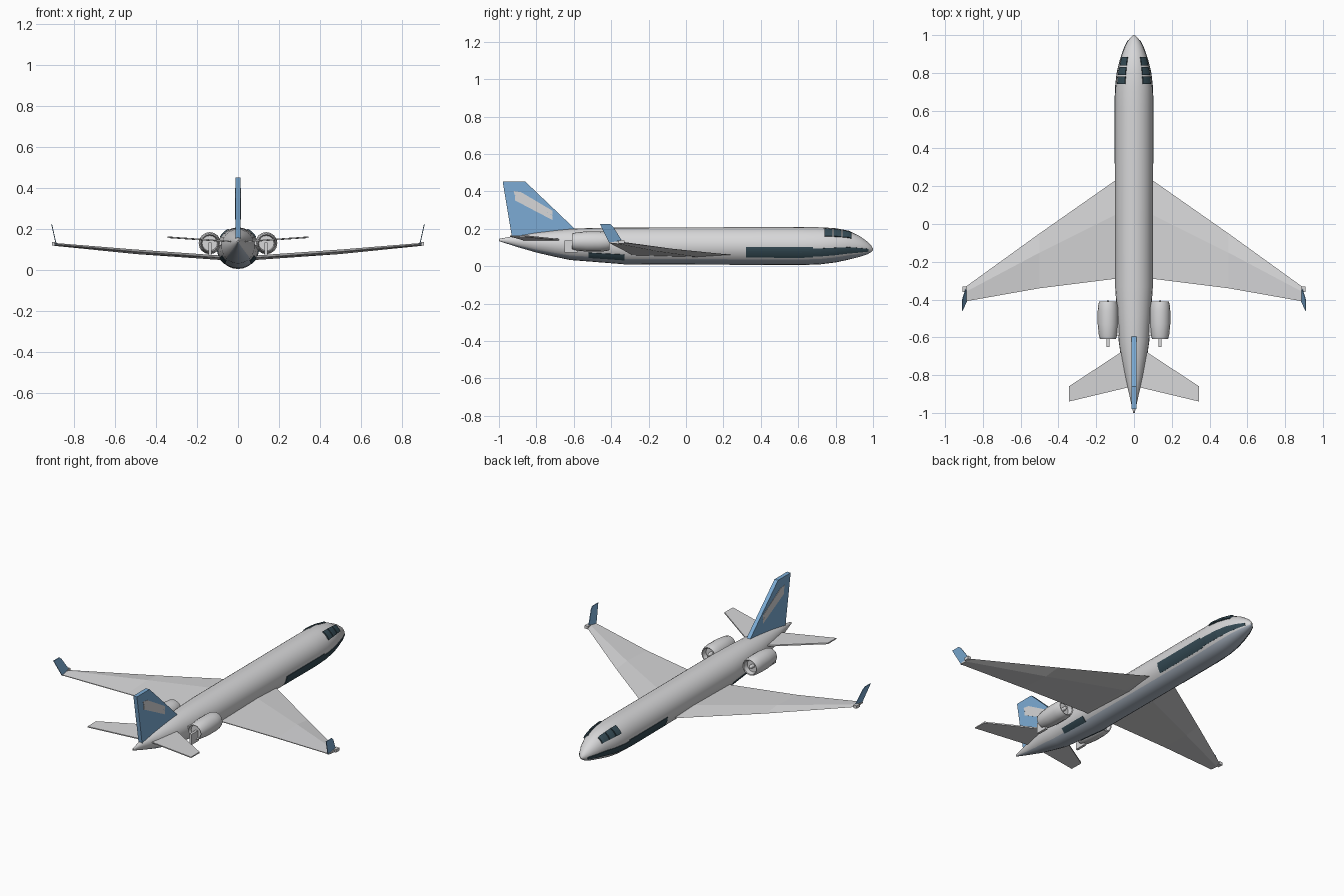
import bpy, bmesh
from math import sin, cos, pi, radians

cube = bpy.data.objects.get("Cube")
if cube:
    bpy.data.objects.remove(cube, do_unlink=True)


def material(name, rgb):
    m = bpy.data.materials.new(name)
    m.use_nodes = True
    m.diffuse_color = (*rgb, 1)
    m.node_tree.nodes["Principled BSDF"].inputs["Base Color"].default_value = (*rgb, 1)
    return m


PALE = material("pale grey", (0.68, 0.68, 0.69))
BELLY = material("blue grey", (0.42, 0.48, 0.56))
BLUE = material("sky blue", (0.2, 0.41, 0.66))
DARK = material("dark teal", (0.035, 0.07, 0.09))


def loft(name, rings, mats, smooth=False, closed=False):
    """Skin a list of equal rings, capping both ends or joining them."""
    bm = bmesh.new()
    rows = [[bm.verts.new(p) for p in ring] for ring in rings]
    n = len(rows[0])
    pairs = list(zip(rows, rows[1:])) + ([(rows[-1], rows[0])] if closed else [])
    for a, b in pairs:
        for i in range(n):
            j = (i + 1) % n
            bm.faces.new((a[i], a[j], b[j], b[i]))
    if not closed:
        bm.faces.new(rows[0])
        bm.faces.new(rows[-1])
    bmesh.ops.recalc_face_normals(bm, faces=bm.faces[:])
    mesh = bpy.data.meshes.new(name)
    bm.to_mesh(mesh)
    bm.free()
    for m in mats:
        mesh.materials.append(m)
    ob = bpy.data.objects.new(name, mesh)
    bpy.context.collection.objects.link(ob)
    if smooth:
        bpy.ops.object.select_all(action='DESELECT')
        ob.select_set(True)
        bpy.context.view_layer.objects.active = ob
        bpy.ops.object.shade_smooth_by_angle(angle=radians(35))
    return ob


def side_plate(name, outline, x0, x1, mat):
    """Plate with a side outline of (y, z) points between two x positions."""
    return loft(name, [[(x, y, z) for y, z in outline] for x in (x0, x1)], [mat])


# Fuselage stations: y, half width, bottom, top
STATIONS = [
    (-1.0, 0.004, 0.134, 0.146), (-0.9, 0.026, 0.102, 0.165),
    (-0.8, 0.05, 0.073, 0.18), (-0.7, 0.07, 0.05, 0.192),
    (-0.62, 0.081, 0.033, 0.2), (-0.48, 0.09, 0.022, 0.205),
    (-0.33, 0.1, 0.01, 0.207), (0.62, 0.1, 0.006, 0.209),
    (0.72, 0.099, 0.01, 0.208), (0.8, 0.09, 0.02, 0.203),
    (0.87, 0.073, 0.035, 0.19), (0.93, 0.052, 0.05, 0.16),
    (0.97, 0.032, 0.064, 0.131), (0.99, 0.016, 0.075, 0.11),
    (1.0, 0.004, 0.084, 0.094),
]


def body_point(y, angle, out=0.0):
    """Point on the fuselage skin, pushed outwards by out."""
    for a, b in zip(STATIONS, STATIONS[1:]):
        if y <= b[0]:
            break
    t = (y - a[0]) / (b[0] - a[0])
    w, lo, hi = (p + (q - p) * t for p, q in zip(a[1:], b[1:]))
    return ((w + out) * cos(angle), y,
            (lo + hi) / 2 + ((hi - lo) / 2 + out) * sin(angle))


SIDES = 24
fuselage = loft("fuselage",
                [[body_point(s[0], 2 * pi * i / SIDES) for i in range(SIDES)] for s in STATIONS],
                [PALE, BELLY], smooth=True)
for f in fuselage.data.polygons:
    y, z = f.center.y, f.center.z
    low, high = body_point(y, -pi / 2)[2], body_point(y, pi / 2)[2]
    if z < low + 0.17 * (high - low):
        f.material_index = 1


def skin_patch(name, side, y0, y1, low, high, out):
    """Thin plate that follows the fuselage between two angles in degrees."""
    ys = sorted({y0, y1, *(s[0] for s in STATIONS if y0 < s[0] < y1)})
    arc = [radians(low + (high - low) * i / 6) for i in range(7)]
    rings = []
    for y in ys:
        ring = [body_point(y, a, out) for a in arc]
        ring += [body_point(y, a, -0.002) for a in reversed(arc)]
        rings.append([(side * p[0], p[1], p[2]) for p in ring])
    return loft(name, rings, [DARK])


def pod_ring(side, y, r):
    return [(side * (0.138 + r * cos(a)), y, 0.132 + r * sin(a))
            for a in (2 * pi * i / 16 for i in range(16))]


for side, label in ((1, "left"), (-1, "right")):
    # Cockpit windows and lower stripes
    for i, (a, b) in enumerate(((0.74, 0.782), (0.788, 0.832), (0.838, 0.885))):
        skin_patch(f"{label}_cockpit_window_{i + 1}", side, a, b, 30, 62, 0.007)
    skin_patch(f"{label}_side_stripe", side, 0.32, 0.68, -37, -3, 0.003)
    skin_patch(f"{label}_nose_stripe", side, 0.68, 0.975, -34, -8, 0.003)
    skin_patch(f"{label}_rear_stripe", side, -0.52, -0.33, -50, -28, 0.003)

    # Main wing sections: x, leading y, trailing y, middle z, half thickness
    rings = []
    for x, lead, trail, z, h in ((0.03, 0.275, -0.285, 0.057, 0.010),
                                 (0.1, 0.23, -0.29, 0.062, 0.011),
                                 (0.5, -0.05, -0.34, 0.09, 0.011),
                                 (0.895, -0.335, -0.41, 0.126, 0.007)):
        mid = lead + (trail - lead) * 0.35
        rings.append([(side * x, lead, z), (side * x, mid, z + h), (side * x, trail, z + 0.002),
                      (side * x, trail, z - 0.002), (side * x, mid, z - h)])
    loft(f"{label}_wing", rings, [PALE])

    # Wing tip block and winglet
    side_plate(f"{label}_wing_tip", [(-0.33, 0.12), (-0.36, 0.12), (-0.36, 0.138), (-0.33, 0.138)],
               side * 0.885, side * 0.907, PALE)
    loft(f"{label}_winglet",
         [[(side * (0.885 + d + (z - 0.125) * 0.22), y, z) for y, z in
           ((-0.41, 0.122), (-0.345, 0.14), (-0.39, 0.212), (-0.405, 0.225), (-0.46, 0.225))]
          for d in (0, 0.004)], [BLUE])

    # Tailplane
    loft(f"{label}_tailplane",
         [[(side * x, lead, z - 0.004), (side * x, lead, z + 0.004),
           (side * x, trail, z + 0.003), (side * x, trail, z - 0.003)]
          for x, lead, trail, z in ((0.01, -0.64, -0.86, 0.138), (0.345, -0.86, -0.94, 0.161))],
         [PALE])

    # Engine pod: outer skin, rim and recessed ends
    profile = [(-0.59, 0.012), (-0.59, 0.037), (-0.61, 0.042), (-0.59, 0.048), (-0.53, 0.054),
               (-0.46, 0.054), (-0.425, 0.051), (-0.41, 0.046), (-0.412, 0.041), (-0.44, 0.037),
               (-0.44, 0.012)]
    loft(f"{label}_engine", [pod_ring(side, y, r) for y, r in profile], [PALE], smooth=True)
    loft(f"{label}_engine_spinner", [pod_ring(side, y, r) for y, r in
                                     ((-0.445, 0.012), (-0.42, 0.01), (-0.402, 0.002))], [PALE])
    # Engine pylon and exhaust fin
    side_plate(f"{label}_engine_pylon", [(-0.59, 0.12), (-0.44, 0.12), (-0.44, 0.145), (-0.59, 0.145)],
               side * 0.06, side * 0.095, PALE)
    side_plate(f"{label}_exhaust_fin", [(-0.65, 0.072), (-0.58, 0.072), (-0.58, 0.136), (-0.65, 0.136)],
               side * 0.13, side * 0.145, PALE)

    # Two slanted bands on the fin
    for i, drop in enumerate((0, 0.026)):
        side_plate(f"{label}_fin_band_{i + 1}",
                   [(-0.922 + drop / 4, 0.402 - drop), (-0.88, 0.395 - drop), (-0.715, 0.297 - drop),
                    (-0.715, 0.273 - drop), (-0.915, 0.378 - drop)],
                   side * 0.008, side * 0.0135, PALE)

# Tail fin
side_plate("tail_fin", [(-0.98, 0.453), (-0.86, 0.453), (-0.595, 0.2), (-0.62, 0.17), (-0.93, 0.15)],
           -0.012, 0.012, BLUE)
